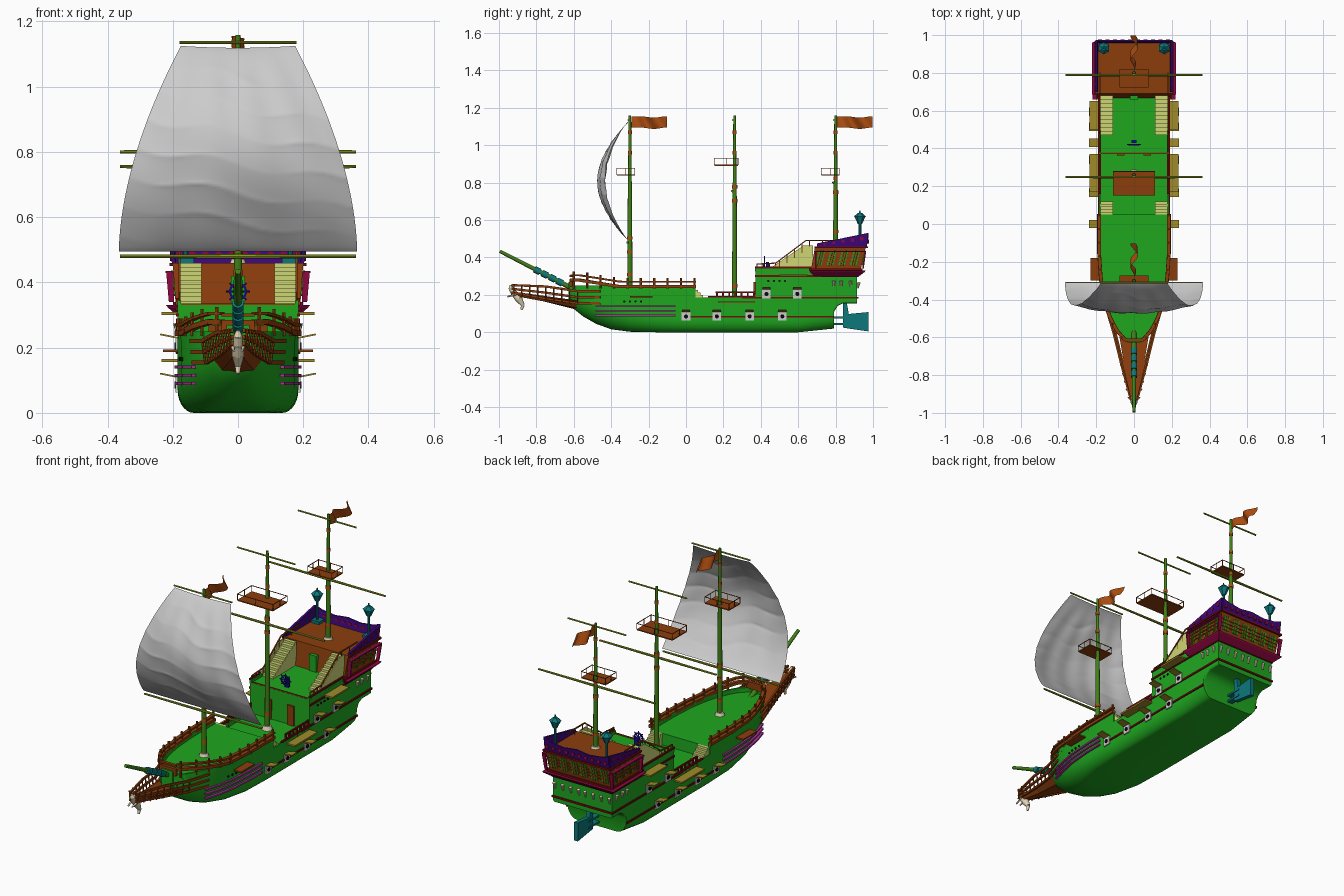
import bpy, bmesh, math
from mathutils import Vector as V, Matrix as M

# Paint colours as seen on screen
GREEN, BROWN, OLIVE = (.14, .65, .14), (.54, .25, .08), (.26, .5, .11)
RED, GOLD, PALE, TEAL = (.45, .08, .08), (.62, .54, .18), (.8, .84, .45), (.08, .47, .48)
PURPLE, MAGENTA, PINK, CREAM, BLACK = (.25, .06, .48), (.55, .06, .26), (.66, .22, .58), (.88, .83, .7), (.06, .06, .06)
YARD, RUST, WHITE, BLUE, CLOTH = (.54, .6, .14), (.68, .31, .09), (.95, .95, .95), (.12, .08, .6), (.82, .82, .82)
MATS = {}


class Part:
    """Collects simple solids into one named mesh, optionally mirrored in x."""
    def __init__(self, name, col=None, mirror=False, smooth=0):
        self.name, self.col, self.mirror, self.smooth, self.bm = name, col, mirror, smooth, bmesh.new()

    def box(self, x0, x1, y0, y1, z0, z1):
        m = M.Translation(((x0+x1)/2, (y0+y1)/2, (z0+z1)/2)) @ M.Diagonal((x1-x0, y1-y0, z1-z0, 1))
        bmesh.ops.create_cube(self.bm, size=1, matrix=m)

    def beam(self, pts, w, h):
        for a, b in zip(pts, pts[1:]):
            a, b = V(a), V(b)
            m = M.Translation((a+b)/2) @ (b-a).to_track_quat('Y', 'Z').to_matrix().to_4x4()
            bmesh.ops.create_cube(self.bm, size=1, matrix=m @ M.Diagonal((w, (b-a).length + w*.4, h, 1)))

    def rod(self, a, b, r0, r1=None, n=8):
        a, b = V(a), V(b)
        m = M.Translation((a+b)/2) @ (b-a).to_track_quat('Z', 'Y').to_matrix().to_4x4()
        bmesh.ops.create_cone(self.bm, cap_ends=True, segments=n, radius1=r0,
                              radius2=r0 if r1 is None else r1, depth=(b-a).length, matrix=m)

    def loft(self, rings):
        vs = [[self.bm.verts.new(p) for p in r] for r in rings]
        for r, s in zip(vs, vs[1:]):
            for i in range(len(r)):
                j = (i+1) % len(r)
                self.bm.faces.new((r[i], r[j], s[j], s[i]))
        self.bm.faces.new(vs[0][::-1])
        self.bm.faces.new(vs[-1])

    def prism(self, pts, off):
        self.loft([pts, [tuple(V(p)+V(off)) for p in pts]])

    def sheet(self, f, nu, nv):
        g = [[self.bm.verts.new(f(i/nu, j/nv)) for j in range(nv+1)] for i in range(nu+1)]
        for i in range(nu):
            for j in range(nv):
                self.bm.faces.new((g[i][j], g[i+1][j], g[i+1][j+1], g[i][j+1]))

    def done(self):
        bm = self.bm
        if self.mirror:
            d = bmesh.ops.duplicate(bm, geom=bm.verts[:]+bm.edges[:]+bm.faces[:])['geom']
            bmesh.ops.scale(bm, vec=(-1, 1, 1), verts=[e for e in d if isinstance(e, bmesh.types.BMVert)])
        bmesh.ops.recalc_face_normals(bm, faces=bm.faces)
        me = bpy.data.meshes.new(self.name)
        bm.to_mesh(me)
        ob = bpy.data.objects.new(self.name, me)
        bpy.context.collection.objects.link(ob)
        if self.col not in MATS:
            MATS[self.col] = bpy.data.materials.new("paint_%d" % len(MATS))
            MATS[self.col].diffuse_color = (*[c**2.2 for c in self.col], 1)
        me.materials.append(MATS[self.col])
        if self.smooth:
            bpy.ops.object.select_all(action='DESELECT')
            ob.select_set(True)
            bpy.context.view_layer.objects.active = ob
            bpy.ops.object.shade_smooth_by_angle(angle=math.radians(self.smooth))


# Hull stations: y, half width, keel z, bilge width, bilge height, deck z
ST = [(-.62, .035, .16, .03, .05, .225), (-.6, .065, .125, .06, .08, .225), (-.55, .1, .085, .09, .1, .225),
      (-.48, .133, .045, .11, .12, .225), (-.4, .157, .016, .11, .12, .225), (-.3, .175, .003, .09, .1, .225),
      (-.15, .185, 0, .06, .08, .225), (.05, .185, 0, .05, .07, .225), (.051, .185, 0, .05, .07, .16),
      (.37, .185, 0, .05, .07, .16), (.371, .185, 0, .05, .07, .33), (.6, .185, 0, .05, .07, .33),
      (.79, .183, .02, .06, .08, .33), (.792, .183, .11, .01, .01, .33), (.81, .183, .14, .01, .01, .33),
      (.84, .183, .155, .01, .01, .33), (.915, .183, .155, .01, .01, .33)]


def W(y):
    for a, b in zip(ST, ST[1:]):
        if y <= b[0]:
            return a[1] + (b[1]-a[1]) * max(0, (y-a[0])/(b[0]-a[0]))
    return ST[-1][1]


def along(y0, y1, z, off=0, n=16):
    return [(W(y)+off, y, z(y) if callable(z) else z) for y in (y0+(y1-y0)*i/n for i in range(n+1))]


hull = Part("hull", GREEN, smooth=35)
rings = []
for y, w, zb, rw, rh, zt in ST:
    half = [(w-rw+rw*math.sin(t), zb+rh*(1-math.cos(t))) for t in (math.pi/2*i/7 for i in range(8))] + [(w, zt)]
    rings.append([(x, y, z) for x, z in half] + [(-x, y, z) for x, z in reversed(half)])
hull.loft(rings)
hull.done()

# Bulwarks, wales and side stripes
p = Part("bulwarks", GREEN, True)
p.beam(along(-.62, .05, .235, -.005), .01, .03)
p.beam(along(.05, .37, .17, -.005, 1), .01, .03)
p.beam(along(.37, .68, .335, -.005, 1), .01, .02)
p.box(0, .035, -.628, -.615, .16, .27)
p.done()
p = Part("wales", RED, True)
for y0, y1, z in ((-.02, .79, .083), (.37, .92, .3), (.12, .37, .19), (.3, .92, .185), (.37, .68, .347)):
    p.beam(along(y0, y1, z, .001), .009, .01)
for z in (.185, .3):
    p.box(0, .185, .91, .921, z-.005, z+.005)
p.beam([(.18, .16, .215), (.18, .37, .215)], .008, .008)
for i in range(7):
    p.box(.175, .185, .16+.033*i, .17+.033*i, .16, .215)
p.done()
p = Part("side_stripes", PINK, True)
for i, z in enumerate((.09, .115, .14)):
    p.beam(along(-.48, -.06, z, .003), .014, .009)
p.done()


# Foredeck rail
def railz(y):
    return .27 + .035*max(0, min(1, (-.35-y)/.22))
p = Part("foredeck_rail", BROWN, True)
p.beam(along(-.61, .05, lambda y: railz(y)-.026, 0), .02, .016)
p.beam(along(-.61, .05, railz, 0), .018, .009)
p.box(0, .05, -.622, -.606, .245, .285)
p.box(0, .05, -.622, -.606, .295, .305)
for x, y, z in along(-.6, .045, railz, 0, 9):
    p.rod((x, y, .235), (x, y, z+.02), .006, n=6)
p.box(.185, .23, -.3, -.18, .187, .195)
p.done()

# Channels, gun ports, cannons
p = Part("channels", GOLD, True)
p.box(.18, .235, .17, .37, .156, .165)
p.box(.18, .235, .5, .65, .3, .309)
frames, guns = Part("gun_ports", WHITE, True), Part("cannons", BLACK, True, 35)
for y, z in ((0, .085), (.165, .085), (.34, .085), (.515, .085), (.43, .205), (.595, .205)):
    frames.box(.18, .191, y-.023, y+.023, z-.023, z+.023)
    guns.rod((.18, y, z), (.195, y, z), .011, n=12)
    p.beam([(.19, y, z+.026), (.23, y, z+.034)], .044, .005)
for y in (-.33, -.3, -.27, -.24, .44, .47, .5, .53):
    z = .165 if y < 0 else .275
    guns.rod((W(y)-.01, y, z), (W(y)+.004, y, z), .006, n=8)
for q in (p, frames, guns):
    q.done()

# Stairs, cut into cumulative steps
p = Part("stairs", PALE, True)
for y0, y1, z0, z1, n in ((.12, .05, .16, .225, 5), (.47, .68, .33, .46, 10)):
    for i in range(n):
        a, b = y0+(y1-y0)*i/n, y1
        p.box(.112, .178, min(a, b), max(a, b), z0, z0+(z1-z0)*(i+1)/n)
p.prism([(.178, .44, .335), (.178, .68, .335), (.178, .68, .465), (.178, .63, .465)], (.005, 0, 0))
p.done()
p = Part("stair_rail", BROWN, True)
path = [(.18, .38, .365), (.18, .48, .37), (.18, .64, .49), (.18, .8, .49)]
p.beam(path, .006, .006)
for y, z0, z1 in [(.38+.033*i, .33, .367) for i in range(4)] + [(.5+.04*i, .345+.026*i, .385+.03*i) for i in range(4)] + [(.66, .46, .49), (.73, .46, .49)]:
    p.rod((.18, y, z0), (.18, y, z1), .0035, n=6)
p.box(0, .18, .372, .378, .328, .336)
p.box(.05, .09, .362, .372, .16, .27)
p.done()


# Stern cabin with windows, gallery skirt, carved rail
def rect(x, y0, y1, z):
    return [(-x, y0, z), (x, y0, z), (x, y1, z), (-x, y1, z)]
p = Part("stern_cabin", BROWN)
p.loft([rect(.19, .665, .93, .315), rect(.2, .69, .962, .46)])
p.done()
p = Part("cabin_trim", RED, True)
for z, x, y0, y1 in ((.335, .195, .66, .938), (.455, .205, .69, .967)):
    p.beam([(x, y0, z), (x, y1, z), (0, y1, z)], .01, .01)
p.done()
p = Part("windows", GREEN, True)
for i in range(4):
    y = .69+.062*i
    p.prism([(.186, y, .36), (.186, y+.036, .36), (.192, y+.055, .435), (.192, y+.019, .435)], (.009, 0, 0))
for x in (.008, .073, .138):
    p.prism([(x, .937, .36), (x+.04, .937, .36), (x+.04, .954, .435), (x, .954, .435)], (0, .006, 0))
p.box(0, .022, .66, .68, .33, .42)
p.done()
p = Part("window_bars", BROWN, True)
for i in range(4):
    for k in (.012, .024):
        y = .69+.062*i+k
        p.beam([(.196, y, .36), (.202, y+.019, .435)], .005, .005)
for x in (.021, .035, .086, .1, .151, .165):
    p.beam([(x, .943, .36), (x, .96, .435)], .005, .005)
for t in (.25, .5, .75):
    z = .36+.075*t
    p.beam([(.196+.006*t, .68+.021*t, z), (.196+.006*t, .93+.02*t, z)], .005, .005)
    p.beam([(0, .943+.017*t, z), (.19, .943+.017*t, z)], .005, .005)
p.done()
p = Part("stern_gallery", MAGENTA)
p.loft([rect(.184, .69, .918, .295), rect(.214, .665, .955, .322), rect(.22, .66, .96, .33)])
p.done()
p = Part("gallery_sides", MAGENTA, True)
p.prism([(.196, .69, .34), (.212, .69, .34), (.22, .69, .43), (.198, .69, .43)], (0, .008, 0))
p.prism([(.196, .942, .34), (.212, .942, .34), (.22, .955, .43), (.198, .955, .43)], (0, .008, 0))
p.beam([(.212, .69, .432), (.212, .955, .432)], .02, .007)
p.done()
p = Part("brackets", CREAM, True, 40)
for x in (.02, .07, .12, .17):
    p.rod((x, .918, .235), (x, .925, .268), .005, .009, 8)
for y in (.79, .83, .88):
    p.rod((.186, y, .245), (.19, y, .275), .005, .009, 8)
p.done()
p = Part("carved_rail", PURPLE, True)
p.prism([(.19, .7, .46), (.19, .96, .46), (.195, .968, .53), (.195, .7, .475)], (.012, 0, 0))
p.prism([(0, .957, .46), (.2, .957, .46), (.2, .965, .53), (.16, .965, .515), (.08, .965, .505), (0, .965, .515)], (0, .01, 0))
p.done()
p = Part("rosettes", MAGENTA, True)
for i in range(5):
    p.rod((.2, .74+.05*i, .472+.007*i), (.208, .74+.05*i, .472+.007*i), .007+.001*i, n=8)
    p.rod((.02+.04*i, .96, .485), (.02+.04*i, .978, .485), .011, n=8)
p.done()
p = Part("stern_lanterns", TEAL, True)
p.box(.135, .185, .91, .955, .46, .475)
p.rod((.16, .93, .46), (.16, .93, .585), .007)
p.rod((.16, .93, .58), (.16, .93, .62), .012, .03, 6)
p.rod((.16, .93, .62), (.16, .93, .637), .032, .012, 6)
p.rod((.16, .93, .635), (.16, .93, .652), .005, .003, 6)
p.done()

# Rudder and its hinge straps
p = Part("rudder", TEAL)
p.prism([(-.012, .84, .025), (-.012, .87, .02), (-.012, .975, .005), (-.012, .975, .108), (-.012, .87, .098), (-.012, .86, .157), (-.012, .84, .157)], (.024, 0, 0))
for z in (.04, .075):
    p.box(-.016, .016, .79, .88, z, z+.01)
p.done()

# Beakhead, figurehead, bowsprit
p = Part("beakhead", BROWN, True)
p.loft([[(0, -.58, .12), (.05, -.58, .13), (.08, -.58, .17), (0, -.58, .17)],
        [(0, -.76, .165), (.02, -.76, .165), (.05, -.76, .195), (0, -.76, .195)],
        [(0, -.92, .195), (.012, -.92, .195), (.018, -.92, .217), (0, -.92, .217)]])
for dz in (-.02, .012, .045):
    p.beam([(.14+dz*.1, -.46, .175+dz), (.1+dz*.2, -.58, .175+dz), (.058+dz*.2, -.75, .2+dz), (.018, -.93, .225+dz*.6)], .009, .012)
for i in range(9):
    t = i/8
    x, y, z = .1-.08*t, -.58-.34*t, .17+.048*t
    p.rod((x, y, z-.02), (x+.01, y, z+.055-.015*t), .004, n=6)
p.done()
p = Part("figurehead", CREAM, False, 50)
body = [(0, -.88, .12, .006), (0, -.872, .145, .01), (0, -.895, .18, .02), (0, -.92, .21, .016), (0, -.935, .235, .014), (0, -.94, .252, .006)]
for a, b in zip(body, body[1:]):
    p.rod(a[:3], b[:3], a[3], b[3], 10)
for s in (-1, 1):
    p.rod((s*.018, -.905, .205), (s*.012, -.955, .19), .006, .004)
p.done()
p = Part("bowsprit", OLIVE, False, 40)
p.rod((0, -.56, .21), (0, -.995, .433), .014, .009, 12)
p.done()
p = Part("bowsprit_sleeve", TEAL, False, 40)
for y in (-.66, -.7, -.74, -.78):
    p.rod((0, y, .261-(y+.66)*.513), (0, y-.03, .276-(y+.66)*.513), .018, n=10)
p.done()

# Masts, yards, tops
mast, yard, bands, collar = Part("masts", OLIVE, False, 40), Part("yards", YARD, False, 40), Part("mast_bands", RUST, False, 40), Part("mast_collars", CREAM, False, 40)
tops = Part("crows_nests", BROWN)
# y, deck z, lower yard z, upper yard z, nest y, nest z, nest half sizes
for y, zd, zl, zu, ny, nz, hx, hy in ((-.3, .22, .48, 1.135, -.322, .842, .075, .048), (.26, .16, .755, 1.135, .215, .895, .11, .063), (.8, .45, .8, 1.135, .772, .842, .075, .048)):
    mast.rod((0, y, zd), (0, y, .8), .014, .011, 12)
    mast.rod((0, y, .8), (0, y, 1.158), .01, .007, 12)
    yard.rod((-.362, y-.012, zl), (0, y-.012, zl), .005, .007)
    yard.rod((0, y-.012, zl), (.362, y-.012, zl), .007, .005)
    yard.rod((-.18, y-.01, zu), (.18, y-.01, zu), .0045)
    collar.rod((0, y, zd), (0, y, zd+.022), .028, .02, 12)
    for z in (zd+.08, zl+.015, zl-.06, .95, 1.06):
        if z > zd:
            bands.rod((0, y, z), (0, y, z+.018), .0145 if z < .8 else .0105, n=10)
    tops.box(-hx, hx, ny-hy, ny+hy, nz-.005, nz+.001)
    c = [(-hx, ny-hy), (hx, ny-hy), (hx, ny+hy), (-hx, ny+hy), (-hx, ny-hy)]
    tops.beam([(a, b, nz+.033) for a, b in c], .003, .003)
    for (a, b), (d, e) in zip(c, c[1:]):
        for t in (0, .5):
            tops.rod((a+(d-a)*t, b+(e-b)*t, nz), (a+(d-a)*t, b+(e-b)*t, nz+.036), .002, n=5)
for q in (mast, yard, bands, collar, tops):
    q.done()

# Flags
p = Part("flags", RUST, False, 60)
for y in (-.3, .8):
    p.sheet(lambda u, v: (.02*math.sin(u*9+v*2)*min(1, u*3), y+.008+.19*u, 1.095+.06*v+.006*math.sin(u*8)*u-.006*u), 20, 4)
p.done()


# Fore sail: wide at the foot, bellied forward, creased
def sail(a, v):
    u = a*2-1
    x = u*(.365-.19*v**1.75)
    ease = math.sin(math.pi*v) if 0 < v < 1 else 0
    y = -.31-.165*ease**.85*(.76+.24*(1-u*u))
    fold = abs(math.sin(v*22+u*1.8+.5*math.sin(u*6)))**.5*(.6+.4*math.sin(u*4+v*9))
    return (x, y+min(1, ease*2)*(.006*fold+.002*math.sin(u*14+v*4)), .495+.63*v-.006*(1-u*u)*v)
p = Part("fore_sail", CLOTH, False, 60)
p.sheet(sail, 48, 96)
p.done()

# Steering wheel
p = Part("steering_wheel", BLUE)
ring = [(.026*math.cos(t), .42, .372+.026*math.sin(t)) for t in (math.pi/4*i for i in range(9))]
p.beam(ring, .007, .006)
for x, y, z in ring[:8]:
    p.rod((0, .42, .372), (x*1.4, .42, .372+(z-.372)*1.4), .003, n=6)
p.box(-.012, .012, .428, .445, .33, .375)
p.done()
